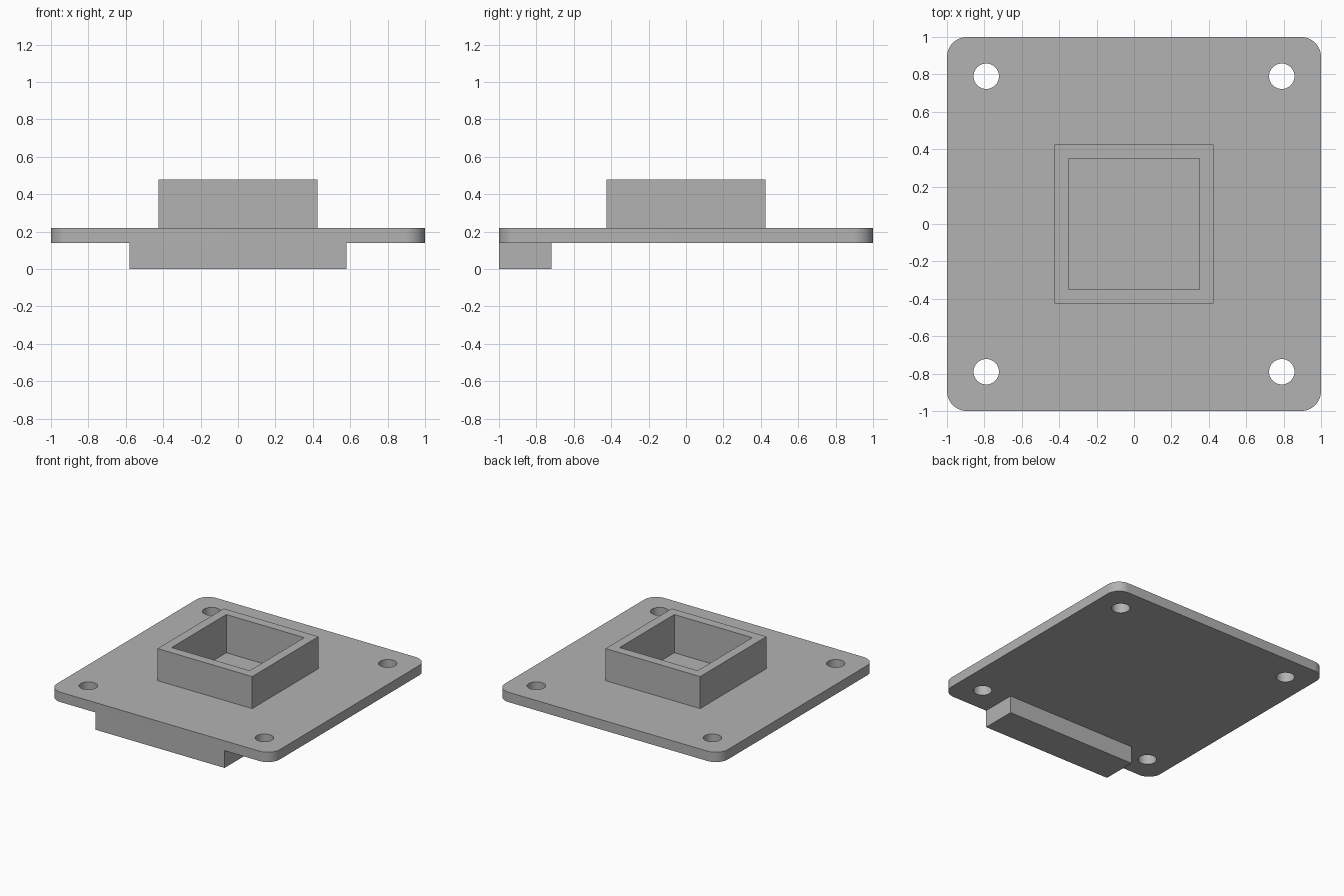
import bpy
import bmesh
from math import cos, sin, pi

cube = bpy.data.objects.get("Cube")
if cube:
    bpy.data.objects.remove(cube, do_unlink=True)

grey = bpy.data.materials.new("plain grey")
grey.use_nodes = True
colour = (0.45, 0.45, 0.45, 1)
grey.diffuse_color = colour
grey.node_tree.nodes["Principled BSDF"].inputs["Base Color"].default_value = colour


def arc(cx, cy, radius, start, sweep, steps):
    return [(cx + radius * cos(start + sweep * i / steps),
             cy + radius * sin(start + sweep * i / steps)) for i in range(steps + 1)]


def rounded_square(half, radius):
    c = half - radius
    corners = [(c, c), (-c, c), (-c, -c), (c, -c)]
    return [p for i, (x, y) in enumerate(corners)
            for p in arc(x, y, radius, i * pi / 2, pi / 2, 12)]


def rectangle(x0, x1, y0, y1):
    return [(x0, y0), (x1, y0), (x1, y1), (x0, y1)]


def square(half):
    return rectangle(-half, half, -half, half)


def extrude(name, outlines, z0, z1):
    """Fill the first outline, leave the others as holes, and extrude from z0 to z1."""
    curve = bpy.data.curves.new(name, "CURVE")
    curve.dimensions = "2D"
    curve.fill_mode = "BOTH"
    curve.extrude = (z1 - z0) / 2
    for outline in outlines:
        spline = curve.splines.new("POLY")
        spline.points.add(len(outline) - 1)
        for point, (x, y) in zip(spline.points, outline):
            point.co = (x, y, 0, 1)
        spline.use_cyclic_u = True
    helper = bpy.data.objects.new(name + " outline", curve)
    bpy.context.collection.objects.link(helper)
    bpy.context.view_layer.update()
    mesh = bpy.data.meshes.new_from_object(
        helper.evaluated_get(bpy.context.evaluated_depsgraph_get()))
    bpy.data.objects.remove(helper, do_unlink=True)

    # Weld the caps to the sides and seat the part at its height
    bm = bmesh.new()
    bm.from_mesh(mesh)
    bmesh.ops.remove_doubles(bm, verts=bm.verts, dist=0.0001)
    bmesh.ops.translate(bm, verts=bm.verts, vec=(0, 0, (z0 + z1) / 2))
    bmesh.ops.recalc_face_normals(bm, faces=bm.faces)
    bm.to_mesh(mesh)
    bm.free()
    mesh.materials.clear()
    mesh.materials.append(grey)
    obj = bpy.data.objects.new(name, mesh)
    bpy.context.collection.objects.link(obj)
    bpy.ops.object.select_all(action="DESELECT")
    obj.select_set(True)
    bpy.context.view_layer.objects.active = obj
    bpy.ops.object.shade_smooth_by_angle(angle=pi / 6)
    return obj


bottom, top, floor = 0.14, 0.22, 0.17
outer, inner = 0.425, 0.35

# Base plate with rounded corners, four screw holes and the socket opening
holes = [arc(x, y, 0.068, 0, 2 * pi * 31 / 32, 31)
         for x in (-0.79, 0.79) for y in (-0.79, 0.79)]
extrude("base_plate", [rounded_square(1, 0.107), square(inner)] + holes, bottom, top)

# Square socket: raised wall and sunken floor
extrude("socket_wall", [square(outer), square(inner)], top, 0.48)
extrude("socket_floor", [square(inner)], bottom, floor)

# Bar under the front edge
extrude("front_bar", [rectangle(-0.58, 0.58, -1, -0.72)], 0, bottom)
